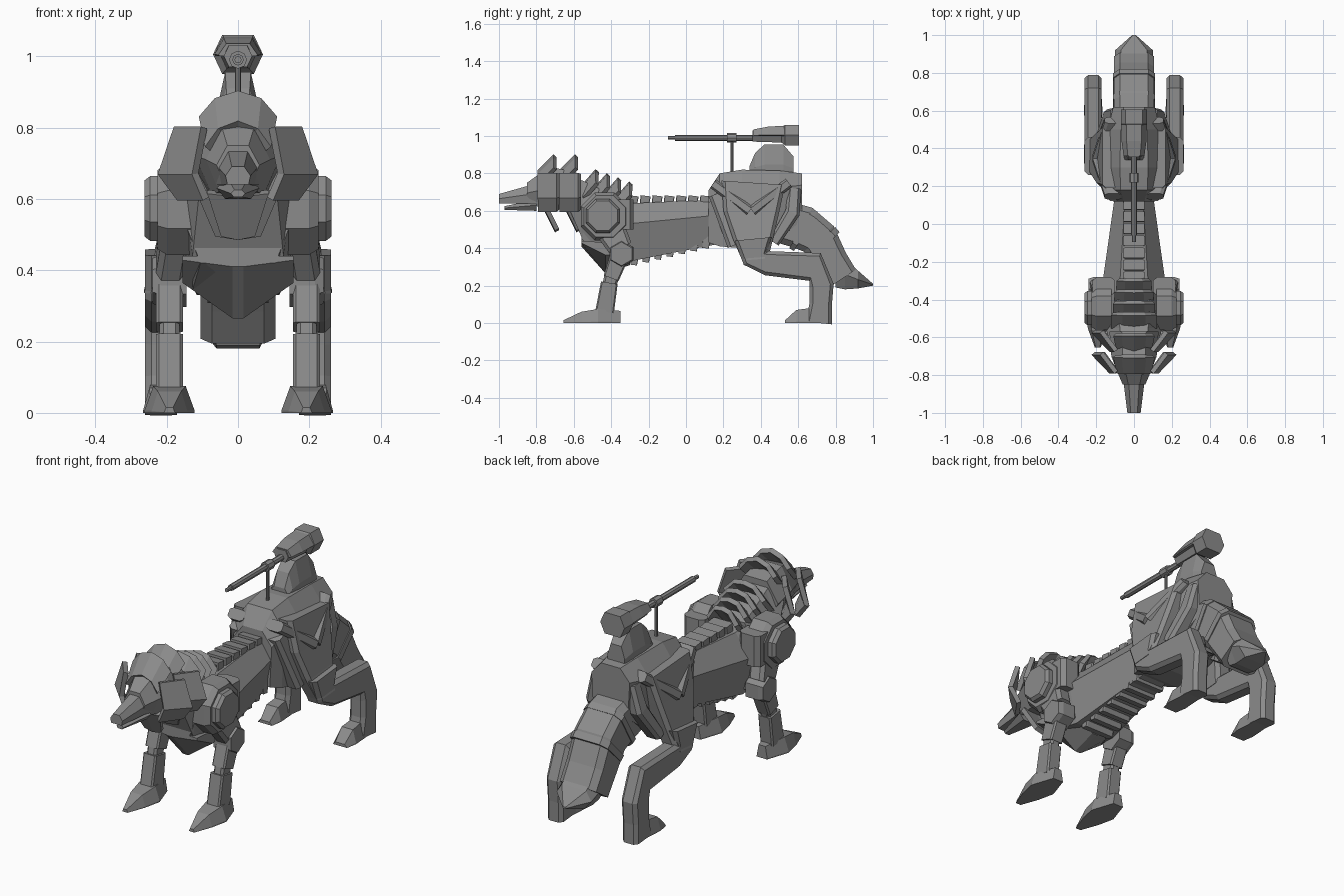
import bpy, bmesh, math
from mathutils import Vector

if "Cube" in bpy.data.objects:
    bpy.data.objects.remove(bpy.data.objects["Cube"], do_unlink=True)

GREY = (0.26, 0.26, 0.26, 1)
SIDE = Vector((1, 0, 0))
metal = bpy.data.materials.new("grey metal")
metal.use_nodes = True
metal.diffuse_color = GREY
metal.node_tree.nodes["Principled BSDF"].inputs["Base Color"].default_value = GREY


def loft(name, loops, mirror=False, thickness=0):
    """Skin matching point loops; with a thickness, skin open strips instead."""
    bm = bmesh.new()
    rows = [[bm.verts.new(point) for point in loop] for loop in loops]
    count = len(rows[0])
    for a, b in zip(rows, rows[1:]):
        for i in range(count - 1 if thickness else count):
            j = (i + 1) % count
            bm.faces.new((a[i], a[j], b[j], b[i]))
    if not thickness:
        bm.faces.new(rows[0])
        bm.faces.new(rows[-1])
    bmesh.ops.recalc_face_normals(bm, faces=bm.faces)
    mesh = bpy.data.meshes.new(name)
    bm.to_mesh(mesh)
    bm.free()
    mesh.materials.append(metal)
    part = bpy.data.objects.new(name, mesh)
    bpy.context.collection.objects.link(part)
    if mirror:
        part.modifiers.new("mirror", 'MIRROR').use_mirror_merge = bool(thickness)
    if thickness:
        solid = part.modifiers.new("thickness", 'SOLIDIFY')
        solid.thickness = thickness
        solid.offset = 0


def hull(name, stations, top=.5, middle=.5, base=.6, centre=0):
    """Six-sided body along y; stations are (y, top z, bottom z, half width)."""
    loops = []
    for y, high, low, width in stations:
        half = [(top * width, high), (width, low + middle * (high - low)), (base * width, low)]
        right = [(centre + x, y, z) for x, z in half]
        left = [(centre - x, y, z) for x, z in reversed(half)]
        loops.append(right + left)
    loft(name, loops, mirror=centre > 0)


def limb(name, path, width, start=0, end=None, chamfer=.2):
    """Chamfered bar along (y, z, depth) points, drifting from x start to x end."""
    end = start if end is None else end
    spots = [Vector((0, y, z)) for y, z, depth in path]
    last = len(path) - 1
    loops = []
    for i, spot in enumerate(spots):
        along = spots[min(i + 1, last)] - spots[max(i - 1, 0)]
        normal = along.cross(SIDE).normalized() * path[i][2] / 2
        across = SIDE * width / 2
        cut_x = 1 - 2 * chamfer
        cut_n = 1 - 2 * chamfer * min(1, width / path[i][2])
        corners = [(cut_x, 1), (1, cut_n), (1, -cut_n), (cut_x, -1),
                   (-cut_x, -1), (-1, -cut_n), (-1, cut_n), (-cut_x, 1)]
        middle = spot + SIDE * (start + (end - start) * i / last)
        loops.append([middle + across * u + normal * v for u, v in corners])
    loft(name, loops, mirror=start > 0)


def joint(name, y, z, radius, sides, inner, outer):
    """Mirrored flat polygon joint facing sideways, with a chamfered rim."""
    rim = outer - (outer - inner) / 4
    loops = []
    for x, r in ((inner, radius), (rim, radius), (outer, radius * .87)):
        angles = [(i + .5) * math.tau / sides for i in range(sides)]
        loops.append([(x, y + r * math.cos(a), z + r * math.sin(a)) for a in angles])
    loft(name, loops, mirror=True)


def plate(name, line, y, back, rise, flare):
    """Mirrored thin plate: an (x, z) line swept back, up and outward."""
    root = [(x, y, z) for x, z in line]
    tip = [(x * flare, y + back, z + rise) for x, z in line]
    loft(name, [root, tip], mirror=True, thickness=.024)


def rod(name, y, z, radius, length, upright=False):
    bpy.ops.mesh.primitive_cylinder_add(vertices=8, radius=radius, depth=length, location=(0, y, z),
                                        rotation=(0 if upright else math.pi / 2, 0, 0))
    bpy.context.object.name = name
    bpy.context.object.data.materials.append(metal)


# Head, snout and jaw
hull("head", [(-.85, .75, .64, .06), (-.78, .8, .62, .09), (-.7, .83, .61, .12), (-.57, .8, .6, .13)])
hull("upper_snout", [(-1, .69, .64, .035), (-.84, .735, .64, .055), (-.79, .77, .64, .07)], base=.85)
hull("lower_jaw", [(-.97, .625, .605, .02), (-.8, .66, .6, .06)])

# Neck, ribcage and keel
hull("neck", [(-.62, .79, .6, .13), (-.55, .76, .44, .15), (-.36, .67, .4, .17)], base=.85)
hull("body", [(-.56, .6, .42, .15), (-.44, .67, .35, .18), (-.3, .64, .33, .165), (.16, .66, .42, .1)],
     top=.45, middle=.65, base=.7)
hull("chest_keel", [(-.56, .44, .41, .155), (-.43, .43, .265, .155), (-.3, .4, .31, .14)],
     top=1, middle=.6, base=.1)

# Spine and belly segments
for i in range(7):
    y = -.29 + .064 * i
    limb(f"spine_segment_{i}", [(y, .6, .045), (y + .01, .68, .055)], .11, chamfer=.05)
    z = .31 + .015 * i
    limb(f"belly_segment_{i}", [(y + .01, z, .035), (y + .02, z + .08, .05)], .17, chamfer=.05)

# Two rows of mane: crest on top, swept plates beside, chin plate below
for i in range(2):
    y = -.785 + .115 * i
    plate(f"mane_crest_{i}", [(0, .81), (.05, .79), (.085, .74)], y, .085, .085, 1.2)
    plate(f"mane_side_{i}", [(.095, .8), (.12, .67), (.09, .6)], y, .1, 0, 1.8)
    wide = .085 + .03 * i
    plate(f"chin_plate_{i}", [(0, .61), (wide, .62)], y + .035, .06, -.12, .55)

# Neck scales, shrinking toward the spine
for i in range(4):
    z, wide = .735 - .022 * i, .115 - .01 * i
    plate(f"neck_scale_{i}", [(0, z), (wide / 2, z - .01), (wide, z - .07)], .06 * i - .545, .07, .08, 1)

# Shoulders and front legs
joint("shoulder_block", -.435, .57, .138, 8, .12, .225)
joint("shoulder_disc", -.445, .573, .098, 8, .2, .262)
limb("shoulder_rear", [(-.33, .5, .1), (-.33, .66, .1)], .12, .16)
limb("upper_arm", [(-.42, .53, .17), (-.35, .4, .13)], .085, .17, .19)
joint("elbow", -.345, .37, .073, 6, .145, .24)
FRONT = .192
limb("forearm", [(-.355, .36, .1), (-.4, .24, .085)], .075, FRONT, chamfer=.1)
limb("wrist", [(-.395, .26, .08), (-.41, .2, .075)], .055, FRONT)
limb("shin", [(-.41, .215, .09), (-.435, .06, .1)], .075, FRONT, chamfer=.1)
hull("front_foot", [(-.655, .015, 0, .015), (-.56, .06, 0, .05), (-.47, .075, 0, .07), (-.35, .065, 0, .03)],
     top=.65, middle=.1, base=1, centre=FRONT)

# Hips
hull("hips", [(.12, .71, .43, .11), (.18, .8, .41, .14), (.3, .82, .4, .15),
              (.5, .815, .45, .14), (.62, .8, .55, .11)], middle=.75, base=.9)

# Hind legs
REAR = .216
limb("thigh", [(.36, .75, .34), (.35, .6, .3), (.36, .46, .22), (.37, .34, .14)], .095, .12, REAR)
limb("hind_shank", [(.36, .45, .2), (.37, .345, .14), (.43, .32, .13), (.69, .3, .16),
                    (.725, .2, .13), (.72, .1, .12), (.71, 0, .14)], .09, REAR)
hull("hind_foot", [(.53, .015, 0, .04), (.59, .07, 0, .05), (.74, .09, 0, .04)],
     top=.65, middle=.1, base=1, centre=REAR)

# Armour over the thigh and flank
limb("thigh_strip_front", [(.145, .745, .055), (.34, .6, .055)], .09, .11, .175)
limb("thigh_strip_rear", [(.55, .75, .055), (.355, .6, .055)], .09, .11, .175)
limb("flank_plate_front", [(.16, .69, .08), (.27, .42, .1)], .09, .1, .15)
limb("flank_plate_rear", [(.58, .72, .07), (.57, .59, .08), (.47, .43, .06)], .09, .08, .15)

# Tail with two raised bands and a pointed tip
limb("tail", [(.52, .54, .23), (.625, .51, .235), (.71, .45, .21), (.78, .33, .175), (.84, .24, .165)],
     .21, chamfer=.15)
limb("tail_band_upper", [(.615, .505, .245), (.64, .49, .245)], .22, chamfer=.15)
limb("tail_band_lower", [(.72, .435, .22), (.745, .41, .215)], .22, chamfer=.15)
hull("tail_tip", [(.8, .33, .19, .1), (.85, .34, .18, .1), (.92, .28, .185, .1), (1, .21, .2, .01)], top=.7)

# Gun mount, housing and cowl
hull("gun_mount", [(.34, .84, .8, .05), (.37, .91, .8, .055), (.42, .955, .8, .06),
                   (.52, .955, .8, .06), (.575, .89, .8, .05)], top=.6, middle=.3, base=1)
hull("gun_housing", [(.355, 1.03, .97, .04), (.51, 1.045, .965, .05), (.53, 1.06, .95, .07),
                     (.605, 1.06, .95, .07)], top=.63, base=.63)
hull("gun_cowl", [(.36, 1.035, 1, .055), (.44, 1.05, 1, .066), (.56, 1.057, 1, .069)], top=.6, middle=.1, base=.9)

# Barrel, collar and support post
rod("gun_barrel", .15, .99, .016, .42)
rod("barrel_tip", -.075, .99, .01, .04)
rod("barrel_collar", .245, .99, .025, .05)
rod("barrel_post", .245, .9, .008, .18, upright=True)
